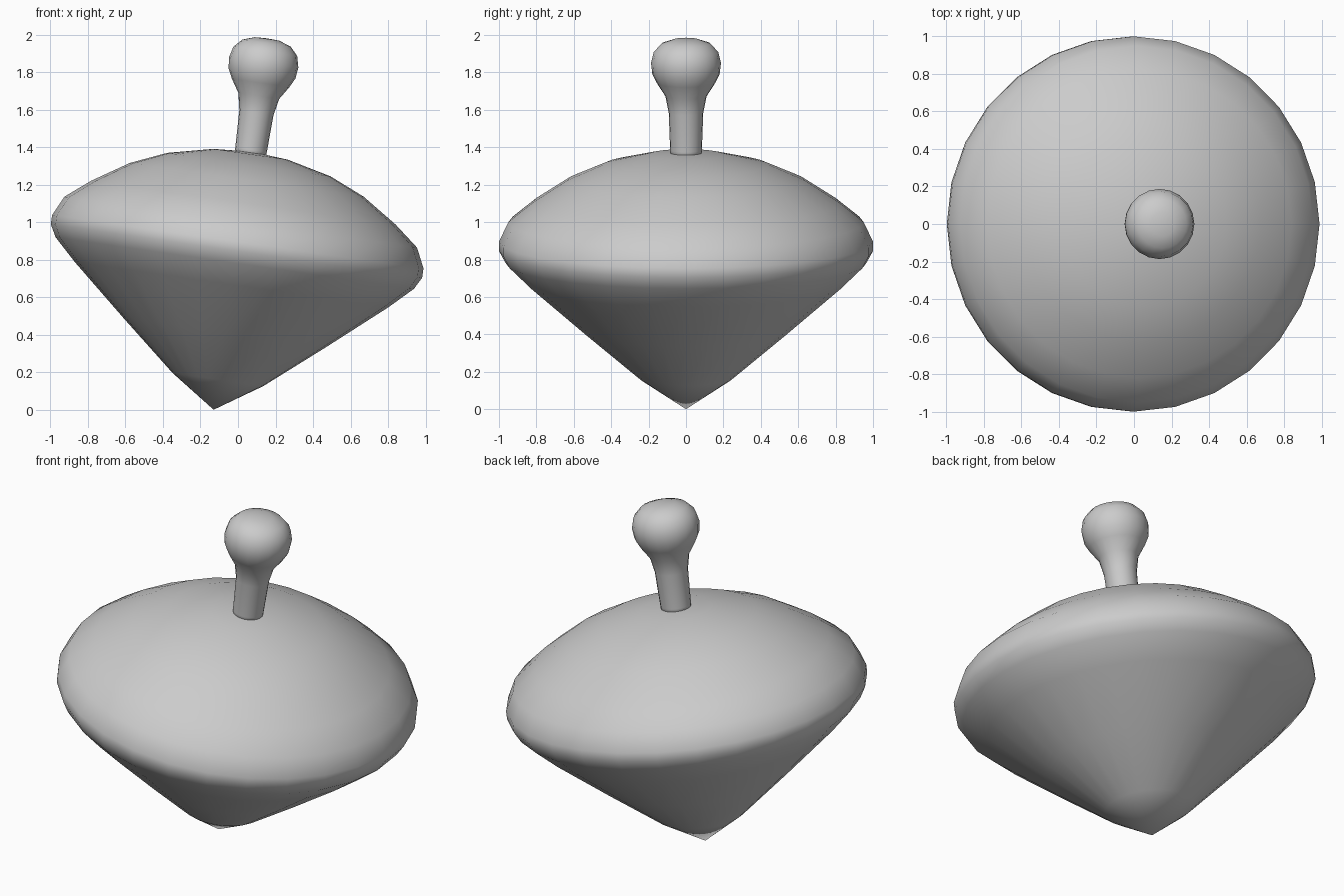
import bpy
import bmesh
import math
from mathutils import Matrix, Vector

if "Cube" in bpy.data.objects:
    bpy.data.objects.remove(bpy.data.objects["Cube"], do_unlink=True)

# One plain grey for the whole toy
grey = bpy.data.materials.new("light_grey")
grey.use_nodes = True
colour = (0.6, 0.6, 0.6, 1)
grey.diffuse_color = colour
grey.node_tree.nodes["Principled BSDF"].inputs["Base Color"].default_value = colour

# The top leans toward +x, pivoting on its tip
LEAN = Matrix.Translation((-0.13, 0, 0)) @ Matrix.Rotation(math.radians(8.2), 4, 'Y')


def lathe(name, profile, sides):
    """Turn a (radius, height) profile about the leaning axis."""
    bm = bmesh.new()
    verts = [bm.verts.new((0, r, h)) for r, h in profile]
    edges = [bm.edges.new(pair) for pair in zip(verts, verts[1:])]
    bmesh.ops.spin(bm, geom=verts + edges, cent=Vector(), axis=(0, 0, 1),
                   angle=math.tau, steps=sides)
    bmesh.ops.remove_doubles(bm, verts=bm.verts, dist=0.0005)
    bmesh.ops.recalc_face_normals(bm, faces=bm.faces)
    bm.transform(LEAN)
    mesh = bpy.data.meshes.new(name)
    bm.to_mesh(mesh)
    bm.free()
    mesh.materials.append(grey)
    mesh.shade_smooth()
    obj = bpy.data.objects.new(name, mesh)
    bpy.context.collection.objects.link(obj)
    return obj


# Body: pointed cone below, rounded rim, shallow dome above
lathe("spinning_body", [
    (0, 0), (0.245, 0.163), (0.545, 0.415), (0.845, 0.674), (0.965, 0.79),
    (1.0, 0.855), (1.0, 0.905), (0.95, 1.01), (0.82, 1.115), (0.63, 1.238),
    (0.44, 1.32), (0.2, 1.376), (0, 1.39)], 28)

# Handle: slim stem flaring into a round knob, sunk slightly into the dome
lathe("handle", [
    (0, 1.36), (0.082, 1.36), (0.085, 1.4), (0.092, 1.6), (0.11, 1.69),
    (0.155, 1.76), (0.18, 1.81), (0.187, 1.87), (0.172, 1.93), (0.13, 1.975),
    (0.065, 1.997), (0, 2.0)], 20)
